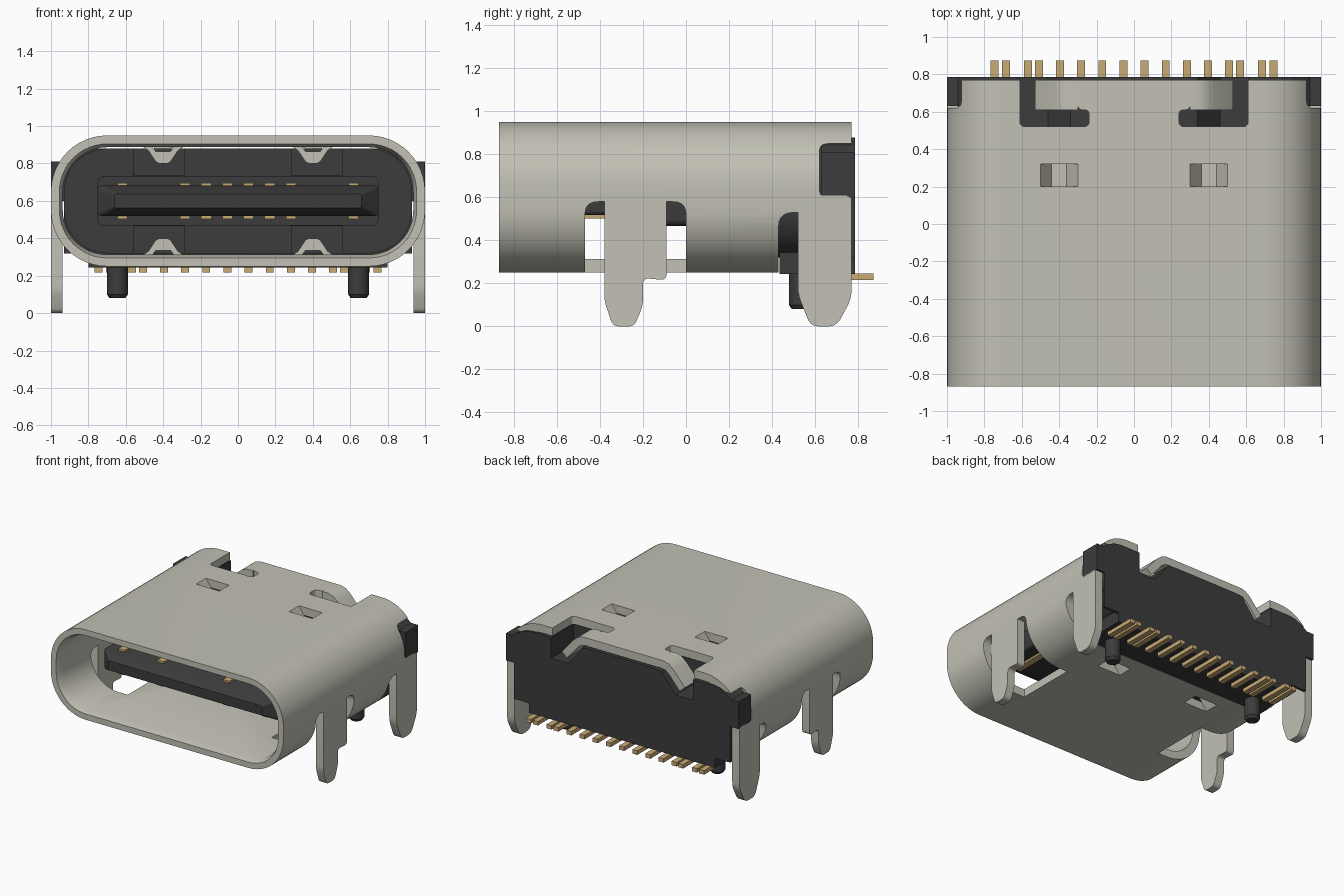
import bpy, bmesh, math
from mathutils import Vector

cube = bpy.data.objects.get("Cube")
if cube:
    bpy.data.objects.remove(cube, do_unlink=True)


def material(name, rgb):
    m = bpy.data.materials.new(name)
    m.use_nodes = True
    m.diffuse_color = (*rgb, 1)
    m.node_tree.nodes["Principled BSDF"].inputs["Base Color"].default_value = (*rgb, 1)
    return m


STEEL = material("satin_steel", (0.54, 0.53, 0.46))
PLASTIC = material("black_plastic", (0.045, 0.045, 0.046))
GOLD = material("gold_contact", (0.58, 0.41, 0.18))
MID = 0.6  # height of the plug opening's centre


def finish(name, bm, mat):
    bmesh.ops.recalc_face_normals(bm, faces=bm.faces)
    me = bpy.data.meshes.new(name)
    bm.to_mesh(me)
    bm.free()
    ob = bpy.data.objects.new(name, me)
    bpy.context.collection.objects.link(ob)
    if mat:
        me.materials.append(mat)
    return ob


def rounded(pts, r, steps=5):
    """Round every corner of a 2D outline with a short curve."""
    out = []
    for i, p in enumerate(pts):
        p, a, b = Vector(p), Vector(pts[i - 1]), Vector(pts[(i + 1) % len(pts)])
        d = min(r, (a - p).length * 0.45, (b - p).length * 0.45)
        a, b = p + (a - p).normalized() * d, p + (b - p).normalized() * d
        for k in range(steps + 1):
            t = k / steps
            out.append(a * (1 - t) ** 2 + p * 2 * t * (1 - t) + b * t * t)
    return out


def prism(name, pts, axis, lo, hi, mat=None):
    """Extrude a 2D outline along an axis."""
    bm = bmesh.new()
    place = {"x": lambda p, d: (d, p[0], p[1]),
             "y": lambda p, d: (p[0], d, p[1]),
             "z": lambda p, d: (p[0], p[1], d)}[axis]
    a, b = ([bm.verts.new(place(p, d)) for p in pts] for d in (lo, hi))
    bm.faces.new(a)
    bm.faces.new(b)
    for i in range(len(a)):
        bm.faces.new((a[i - 1], a[i], b[i], b[i - 1]))
    return finish(name, bm, mat)


def box(name, x, y, z, mat=None):
    return prism(name, [(x[0], y[0]), (x[1], y[0]), (x[1], y[1]), (x[0], y[1])], "z", *z, mat)


def loft(name, sections, mat, ring=False):
    """Join rounded rectangles (y, half width, half height, radius)."""
    bm = bmesh.new()
    loops = []
    for y, w, h, r in sections:
        loop = []
        for q, (sx, sz) in enumerate(((1, 1), (-1, 1), (-1, -1), (1, -1))):
            for k in range(13):
                t = math.pi / 2 * (q + k / 12)
                loop.append(bm.verts.new((sx * (w - r) + r * math.cos(t), y,
                                          MID + sz * (h - r) + r * math.sin(t))))
        loops.append(loop)
    for a, b in zip(loops, loops[1:] + (loops[:1] if ring else [])):
        for i in range(len(a)):
            bm.faces.new((a[i - 1], a[i], b[i], b[i - 1]))
    if not ring:
        bm.faces.new(loops[0])
        bm.faces.new(loops[-1])
    return finish(name, bm, mat)


def cut(ob, cutters):
    for c in cutters:
        c.hide_render = True
        m = ob.modifiers.new("cut", "BOOLEAN")
        m.operation, m.solver, m.object = "DIFFERENCE", "EXACT", c
        bpy.context.view_layer.objects.active = ob
        bpy.ops.object.modifier_apply(modifier=m.name)


def discard(cutters):
    for c in cutters:
        bpy.data.objects.remove(c, do_unlink=True)


def mirror_x(pts, s):
    return [(s * p[0], p[1]) for p in pts]


# Metal shell: hollow tube with a chamfered mouth
shell = loft("shell", [(-0.87, 1, 0.35, 0.3), (0.77, 1, 0.35, 0.3),
                       (0.77, 0.937, 0.287, 0.237), (-0.82, 0.937, 0.287, 0.237),
                       (-0.87, 0.955, 0.305, 0.255)], STEEL, ring=True)

# Shell openings
cutters = [prism("rear_floor_cut", rounded([(0.43, 0.1), (1.2, 0.1), (1.2, 0.53), (0.43, 0.53)], 0.07),
                 "x", -1.2, 1.2)]
leg_hole = rounded([(-0.47, 0.1), (0, 0.1), (0, 0.58), (-0.47, 0.58)], 0.06)
wing_hole = rounded([(0.62, 0.6), (1, 0.6), (1, 0.85), (0.62, 0.85)], 0.04)
slot = rounded([(0.24, 0.52), (0.61, 0.52), (0.61, 0.9), (0.3, 0.9), (0.3, 0.61), (0.24, 0.61)], 0.03)
for s in (1, -1):
    cutters += [prism("leg_hole", leg_hole, "x", *sorted((s * 0.62, s * 1.2))),
                prism("wing_hole", wing_hole, "x", *sorted((s * 0.8, s * 1.2))),
                prism("tab_slot", mirror_x(slot, s), "z", 0.8, 1.1),
                box("spring_hole", sorted((s * 0.3, s * 0.5)), (0.2, 0.32), (0.1, 1.1))]
cut(shell, cutters)
discard(cutters)

# Legs, bent tab ends and springs
front_leg = rounded([(-0.38, 0.6), (-0.38, 0.12), (-0.34, 0), (-0.24, 0), (-0.2, 0.1),
                     (-0.2, 0.225), (-0.09, 0.215), (-0.09, 0.6)], 0.03)
rear_leg = rounded([(0.52, 0.61), (0.52, 0.15), (0.58, 0), (0.7, 0), (0.77, 0.13), (0.77, 0.61)], 0.04)
tab_end = [(0.3, 0.95), (0.35, 0.95), (0.39, 0.937), (0.43, 0.905), (0.53, 0.79),
           (0.485, 0.75), (0.39, 0.86), (0.36, 0.882), (0.33, 0.888), (0.3, 0.888)]
spring = [(0.3, 0.95), (0.36, 0.865), (0.44, 0.865), (0.5, 0.95), (0.51, 0.89),
          (0.48, 0.87), (0.44, 0.81), (0.42, 0.8), (0.38, 0.8), (0.36, 0.81), (0.32, 0.87), (0.29, 0.89)]
smooth = [shell]
for s, side in ((1, "left"), (-1, "right")):
    span = sorted((s * 0.937, s * 1.0))
    smooth += [prism("front_leg_" + side, front_leg, "x", *span, STEEL),
               prism("rear_leg_" + side, rear_leg, "x", *span, STEEL),
               prism("tab_end_" + side, mirror_x(tab_end, s), "y", 0.61, 0.77, STEEL),
               prism("top_spring_" + side, mirror_x(spring, s), "y", 0.2, 0.32, STEEL),
               prism("bottom_spring_" + side, [(s * x, 2 * MID - z) for x, z in spring],
                     "y", 0.2, 0.32, STEEL)]

# Plastic housing with recesses for the tab ends and springs
core = loft("housing_core", [(0.1, 0.93, 0.28, 0.23), (0.775, 0.93, 0.28, 0.23)], PLASTIC)
half = [(0.8, 0.245), (0.8, 0.32), (0.93, 0.32), (0.93, 0.6), (1, 0.6), (1, 0.81),
        (0.94, 0.81), (0.9, 0.84), (0.84, 0.87), (0.78, 0.88)]
plate = prism("housing_back", half + mirror_x(half[::-1], -1), "y", 0.765, 0.785, PLASTIC)
notch = [(0.25, 1), (0.25, 0.885), (0.34, 0.87), (0.46, 0.72), (0.61, 0.72), (0.61, 1)]
notches = [prism("notch", mirror_x(notch, s), "y", 0.51, 0.9) for s in (1, -1)]
recesses = [box("recess", sorted((s * 0.285, s * 0.56)), (0, 0.34), z)
            for s in (1, -1) for z in ((0.735, 1), (0.2, 0.465))]
cut(core, notches + recesses)
cut(plate, notches)
discard(notches + recesses)
smooth.append(core)
box("housing_base", (-0.8, 0.8), (0.435, 0.78), (0.245, 0.4), PLASTIC)
wing = [(0.85, 0.6), (1, 0.6), (1, 0.81), (0.94, 0.81), (0.9, 0.84), (0.85, 0.85)]
for s, side in ((1, "left"), (-1, "right")):
    prism("housing_wing_" + side, mirror_x(wing, s), "y", 0.63, 0.785, PLASTIC)
    # Locating peg with a chamfered tip
    bm = bmesh.new()
    for r1, r2, z, d in ((0.056, 0.056, 0.19, 0.18), (0.042, 0.056, 0.09, 0.02)):
        res = bmesh.ops.create_cone(bm, cap_ends=True, segments=24, radius1=r1, radius2=r2, depth=d)
        bmesh.ops.translate(bm, verts=res["verts"], vec=(s * 0.645, 0.535, z))
    smooth.append(finish("peg_" + side, bm, PLASTIC))

# Contact tongue and its thicker root
smooth += [loft("tongue", [(-0.65, 0.66, 0.037, 0.01), (-0.57, 0.75, 0.082, 0.02),
                           (0.15, 0.75, 0.082, 0.02)], PLASTIC),
           loft("tongue_root", [(-0.15, 0.75, 0.132, 0.03), (0.15, 0.75, 0.132, 0.03)], PLASTIC)]

# Contacts on both tongue faces, the outer ones longer
for s in (1, -1):
    for x in (0.057, 0.17, 0.283, 0.617):
        start = -0.55 if x > 0.25 else -0.48
        for z in ((0.675, 0.697), (0.503, 0.525)):
            box("tongue_contact", (s * x - 0.027, s * x + 0.027), (start, -0.1), z, GOLD)
    # Solder tails under the back edge
    for x in (0.057, 0.17, 0.283, 0.396, 0.508, 0.566, 0.685, 0.745):
        box("solder_tail", (s * x - 0.021, s * x + 0.021), (0.62, 0.873), (0.216, 0.247), GOLD)

# Smooth the rounded parts, keep hard edges
bpy.ops.object.select_all(action="DESELECT")
for ob in smooth:
    ob.select_set(True)
bpy.context.view_layer.objects.active = shell
bpy.ops.object.shade_smooth_by_angle(angle=math.radians(30))
